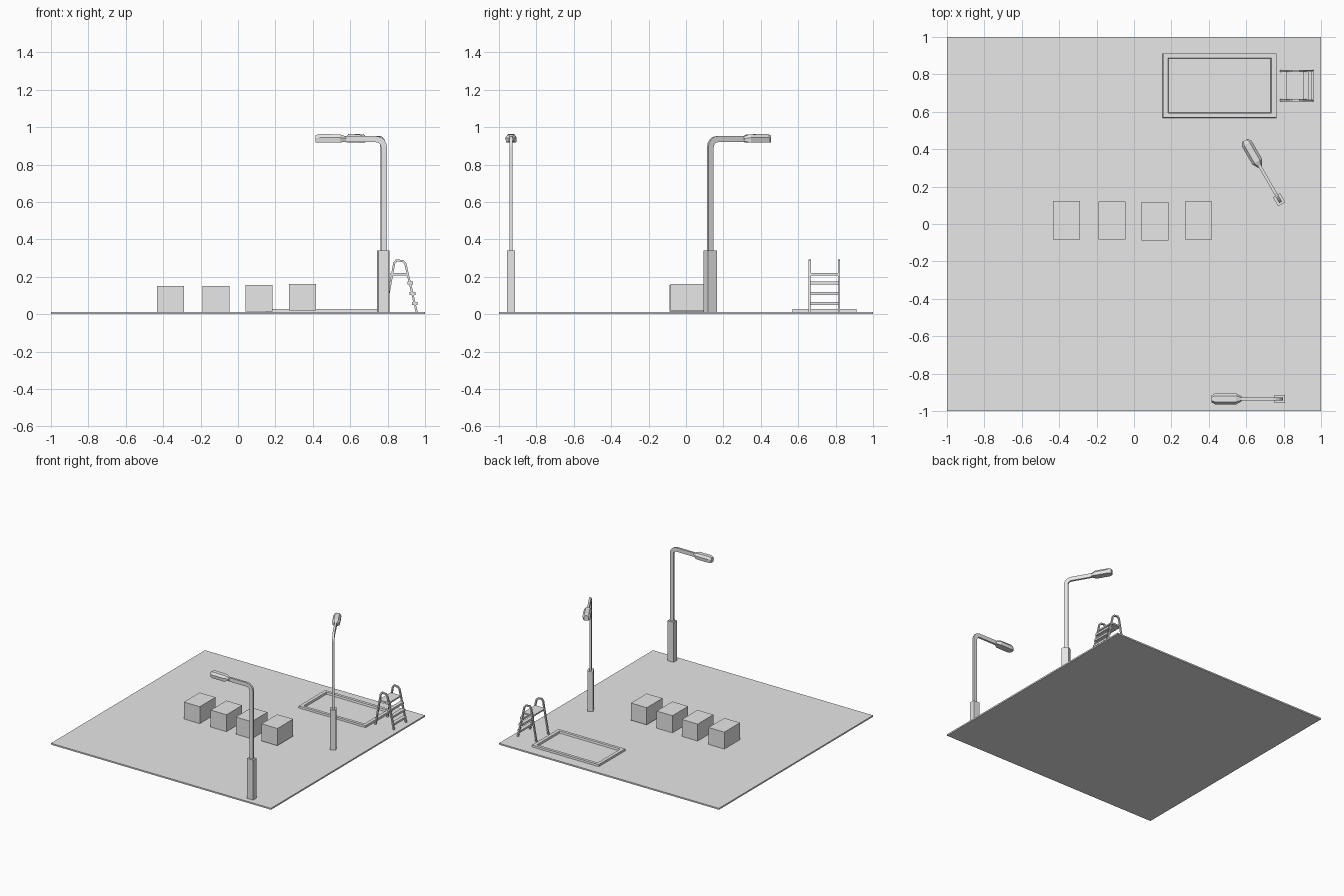
import bpy, bmesh, math
from mathutils import Matrix, Vector

if "Cube" in bpy.data.objects:
    bpy.data.objects.remove(bpy.data.objects["Cube"])

grey = bpy.data.materials.new("plain grey")
grey.diffuse_color = (0.8, 0.8, 0.8, 1)
grey.use_nodes = True
grey.node_tree.nodes["Principled BSDF"].inputs["Base Color"].default_value = grey.diffuse_color


def finish(name, bm, matrix=Matrix.Identity(4)):
    bmesh.ops.recalc_face_normals(bm, faces=bm.faces)
    bm.transform(matrix)
    me = bpy.data.meshes.new(name)
    bm.to_mesh(me)
    bm.free()
    me.materials.append(grey)
    ob = bpy.data.objects.new(name, me)
    bpy.context.collection.objects.link(ob)
    return ob


def box(name, lo, hi, matrix=Matrix.Identity(4)):
    lo, hi = Vector(lo), Vector(hi)
    bm = bmesh.new()
    bmesh.ops.create_cube(bm, size=1, matrix=Matrix.Translation((lo + hi) / 2)
                          @ Matrix.Diagonal((*(hi - lo), 1)))
    return finish(name, bm, matrix)


def loft(name, rings, matrix=Matrix.Identity(4), closed=False):
    """Join rings of points; cap the ends unless the loop is closed."""
    bm = bmesh.new()
    vs = [[bm.verts.new(p) for p in r] for r in rings]
    n = len(vs[0])
    for i in range(len(vs) if closed else len(vs) - 1):
        a, b = vs[i], vs[(i + 1) % len(vs)]
        for k in range(n):
            m = (k + 1) % n
            bm.faces.new((a[k], a[m], b[m], b[k]))
    if not closed:
        bm.faces.new(vs[0])
        bm.faces.new(vs[-1])
    return finish(name, bm, matrix)


def strip(name, path, half, width, matrix=Matrix.Identity(4)):
    """Sweep a rectangle along an x-z path; half and width are half sizes."""
    rings = []
    pts = [Vector(p) for p in path]
    for i, p in enumerate(pts):
        d0 = (p - pts[max(i - 1, 0)]).normalized()
        d1 = (pts[min(i + 1, len(pts) - 1)] - p).normalized()
        t = (d0 + d1).normalized()
        ref = d0 if d0.length else d1
        nrm = Vector((-t.y, t.x)) * half / max(t.dot(ref), 0.5)
        a, b = p + nrm, p - nrm
        rings.append([(a.x, -width, a.y), (a.x, width, a.y),
                      (b.x, width, b.y), (b.x, -width, b.y)])
    return loft(name, rings, matrix)


# ground slab
G = 0.012
box("ground_slab", (-1, -1, 0), (1, 1, G))

# row of boxes
for i, (x, y, z) in enumerate([(-0.362, 0.02, 0.01), (-0.118, 0.018, 0.01),
                               (0.113, 0.015, 0.016), (0.345, 0.018, 0.021)]):
    box(f"box_{i + 1}", (x - 0.072, y - 0.102, z), (x + 0.072, y + 0.102, z + 0.141))

# rectangular pool border, as a closed loft of inset rings
cx, cy = 0.458, 0.74
profile = [(0.305, 0.173, G - 0.004), (0.303, 0.171, 0.028),
           (0.276, 0.147, 0.028), (0.272, 0.143, G - 0.004)]
loft("pool_border", [[(cx + sx * hx, cy + sy * hy, z)
                      for sx, sy in ((-1, -1), (1, -1), (1, 1), (-1, 1))]
                     for hx, hy, z in profile], closed=True)

# pool ladder: two bent rails, a platform and treads
rail = [(0.787, G), (0.835, 0.272), (0.847, 0.288), (0.882, 0.284),
        (0.895, 0.27), (0.955, G)]
for side, y in (("front", 0.662), ("back", 0.818)):
    strip(f"ladder_rail_{side}", rail, 0.0055, 0.0065, Matrix.Translation((0, y, 0)))
box("ladder_platform", (0.815, 0.662, 0.208), (0.908, 0.818, 0.22))
for i, z in enumerate((0.057, 0.112, 0.167)):
    x = 0.955 - (z - G) * 0.06 / 0.258
    box(f"ladder_tread_{i + 1}", (x - 0.014, 0.662, z - 0.008),
        (x + 0.016, 0.818, z + 0.008))


# street lamp: the arm runs along local +x
def street_lamp(name, x, y, angle):
    m = Matrix.Translation((x, y, 0)) @ Matrix.Rotation(angle, 4, 'Z')
    box(name + "_base", (-0.028, -0.022, 0), (0.028, 0.022, 0.34), m)
    r, top = 0.042, 0.936
    path = [(0, 0.33)]
    for k in range(5):
        a = math.pi / 2 * k / 4
        path.append((r - r * math.cos(a), top - r + r * math.sin(a)))
    path.append((0.22, top))
    strip(name + "_pole", path, 0.016, 0.008, m)
    # head sections: distance, half width, bottom, top
    rings = []
    for s, w, lo, hi in [(0.203, 0.012, 0.925, 0.95), (0.235, 0.03, 0.917, 0.962),
                         (0.345, 0.03, 0.917, 0.963), (0.366, 0.017, 0.917, 0.957)]:
        mid = lo + (hi - lo) * 0.6
        rings.append([(s, -w * 0.9, lo), (s, w * 0.9, lo), (s, w, mid),
                      (s, w * 0.55, hi), (s, -w * 0.55, hi), (s, -w, mid)])
    loft(name + "_head", rings, m)


street_lamp("front_lamp", 0.78, -0.935, math.pi)
street_lamp("back_lamp", 0.776, 0.13, math.radians(120))
